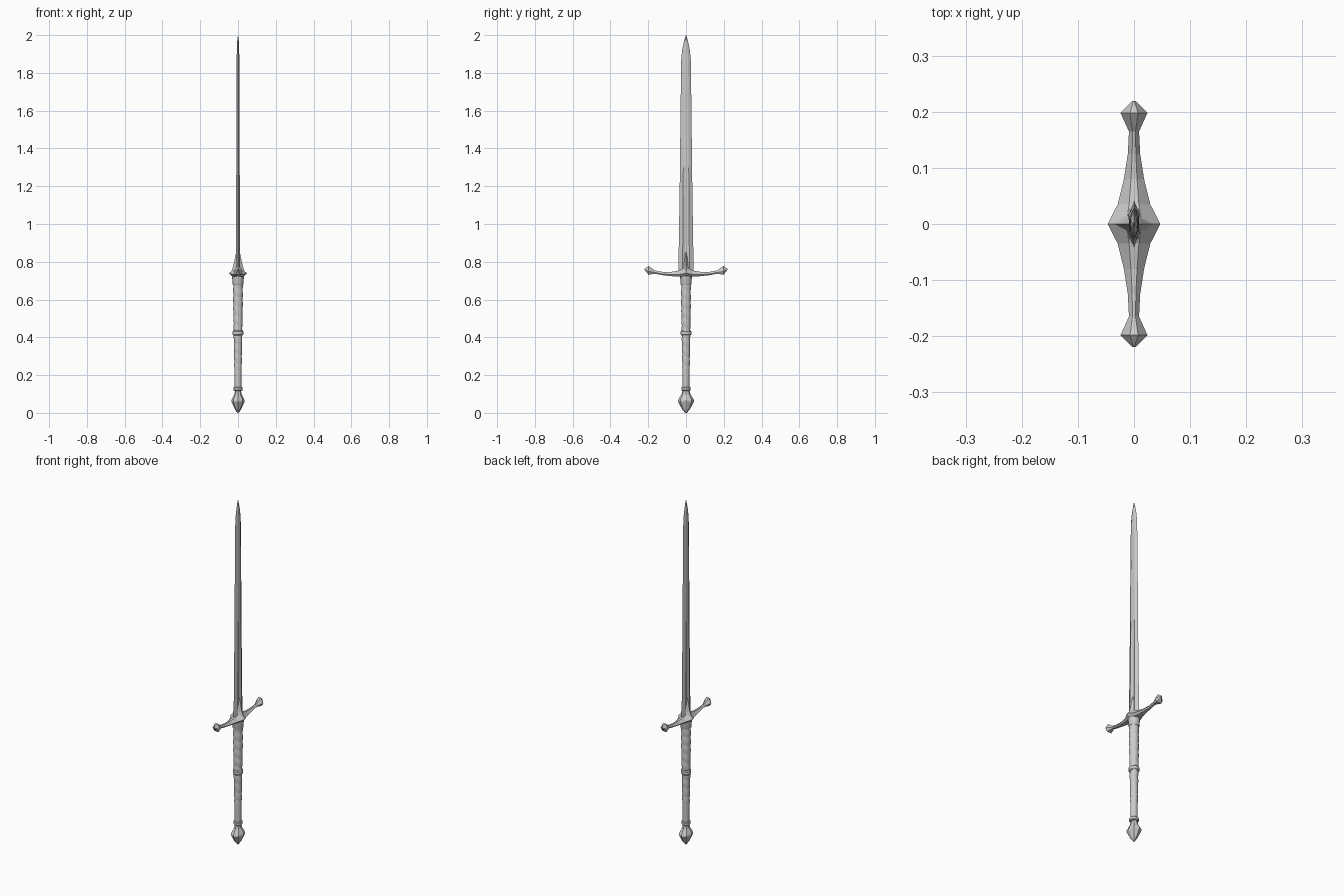
import bpy, math

if "Cube" in bpy.data.objects:
    bpy.data.objects.remove(bpy.data.objects["Cube"])

def loft(name, rings, smooth=False):
    """Skin a list of equal-length point rings and cap both ends."""
    n = len(rings[0])
    verts = [p for r in rings for p in r]
    faces = []
    for i in range(len(rings) - 1):
        for j in range(n):
            k = (j + 1) % n
            faces.append((i*n + j, i*n + k, (i+1)*n + k, (i+1)*n + j))
    faces.append(tuple(reversed(range(n))))
    faces.append(tuple(range((len(rings)-1)*n, len(rings)*n)))
    me = bpy.data.meshes.new(name)
    me.from_pydata(verts, [], faces)
    ob = bpy.data.objects.new(name, me)
    bpy.context.collection.objects.link(ob)
    bpy.context.view_layer.objects.active = ob
    bpy.ops.object.select_all(action='DESELECT')
    ob.select_set(True)
    bpy.ops.object.mode_set(mode='EDIT')
    bpy.ops.mesh.select_all(action='SELECT')
    bpy.ops.mesh.normals_make_consistent(inside=False)
    bpy.ops.object.mode_set(mode='OBJECT')
    if smooth:
        bpy.ops.object.shade_smooth_by_angle(angle=math.radians(35))
    return ob

def ellipse(z, rx, ry, n):
    return [(rx*math.cos(2*math.pi*i/n), ry*math.sin(2*math.pi*i/n), z) for i in range(n)]

def turned(name, profile, n, sx=1.0, smooth=False):
    return loft(name, [ellipse(z, r*sx, r, n) for z, r in profile], smooth)

# Blade: bevelled edges with a shallow fuller that fades out up the blade
def blade_ring(z, w, t, fuller):
    half = [(0, -w), (t, -0.45*w), (t*(1 - 0.5*fuller), -0.12*w),
            (t*(1 - 0.5*fuller), 0.12*w), (t, 0.45*w)]
    return [(x, y, z) for x, y in half] + [(-x, -y, z) for x, y in half]

loft("blade", [blade_ring(*s) for s in (
    (0.735, 0.041, 0.012, 1), (0.9, 0.038, 0.011, 1), (1.15, 0.034, 0.010, 0.8),
    (1.3, 0.032, 0.009, 0), (1.6, 0.029, 0.008, 0), (1.88, 0.025, 0.007, 0),
    (1.93, 0.019, 0.006, 0), (1.97, 0.010, 0.004, 0), (2.0, 0.0006, 0.0006, 0))])

# Crossguard: swept six-sided bar, curving up to faceted knobs
half_guard = [(0.0, 0.047, 0.720, 0.770), (0.035, 0.029, 0.721, 0.754),
              (0.08, 0.018, 0.724, 0.746), (0.125, 0.011, 0.729, 0.747),
              (0.165, 0.009, 0.737, 0.754), (0.198, 0.024, 0.731, 0.778),
              (0.219, 0.003, 0.757, 0.763)]
stations = [(-y, x, a, b) for y, x, a, b in reversed(half_guard[1:])] + half_guard

def guard_ring(y, x, lo, hi):
    m = lo + (hi - lo)*0.38
    return [(x, y, m), (x*0.3, y, hi), (-x*0.3, y, hi),
            (-x, y, m), (-x*0.6, y, lo), (x*0.6, y, lo)]

loft("crossguard", [guard_ring(*s) for s in stations])

# Langets: pointed tongue hugging both faces of the blade
def diamond(z, x, y):
    return [(x, 0, z), (0, y, z), (-x, 0, z), (0, -y, z)]

loft("langets", [diamond(0.735, 0.040, 0.035), diamond(0.775, 0.026, 0.018),
                 diamond(0.82, 0.016, 0.012), diamond(0.85, 0.010, 0.003)])

# Collar under the guard
turned("collar", [(0.678, 0.027), (0.682, 0.029), (0.705, 0.029), (0.712, 0.031),
                  (0.728, 0.031)], 16, smooth=True)

# Grip: tapered, with a spiral wrap on the upper parts
def grip_ring(z, n=20):
    f = (z - 0.13)/0.55
    r = 0.0175 + 0.0075*min(1, f*1.25)
    amp = 0.0013 if z > 0.24 else 0
    pts = []
    for i in range(n):
        a = 2*math.pi*i/n
        d = r - amp + amp*abs(math.sin(a/2 + z*math.pi/0.05))*1.6
        pts.append((d*math.cos(a), d*math.sin(a), z))
    return pts

loft("grip", [grip_ring(0.12 + 0.565*i/90) for i in range(91)], True)

# Rings at the middle and foot of the grip
def band(name, z, r, h):
    turned(name, [(z - h, r*0.86), (z - h*0.6, r), (z + h*0.6, r), (z + h, r*0.86)],
           16, smooth=True)

band("middle_ring", 0.424, 0.028, 0.013)
band("lower_ring", 0.127, 0.025, 0.010)

# Faceted pommel
turned("pommel", [(0.0, 0.004), (0.018, 0.020), (0.060, 0.043), (0.068, 0.042),
                  (0.098, 0.024), (0.120, 0.018)], 8, sx=0.81)
